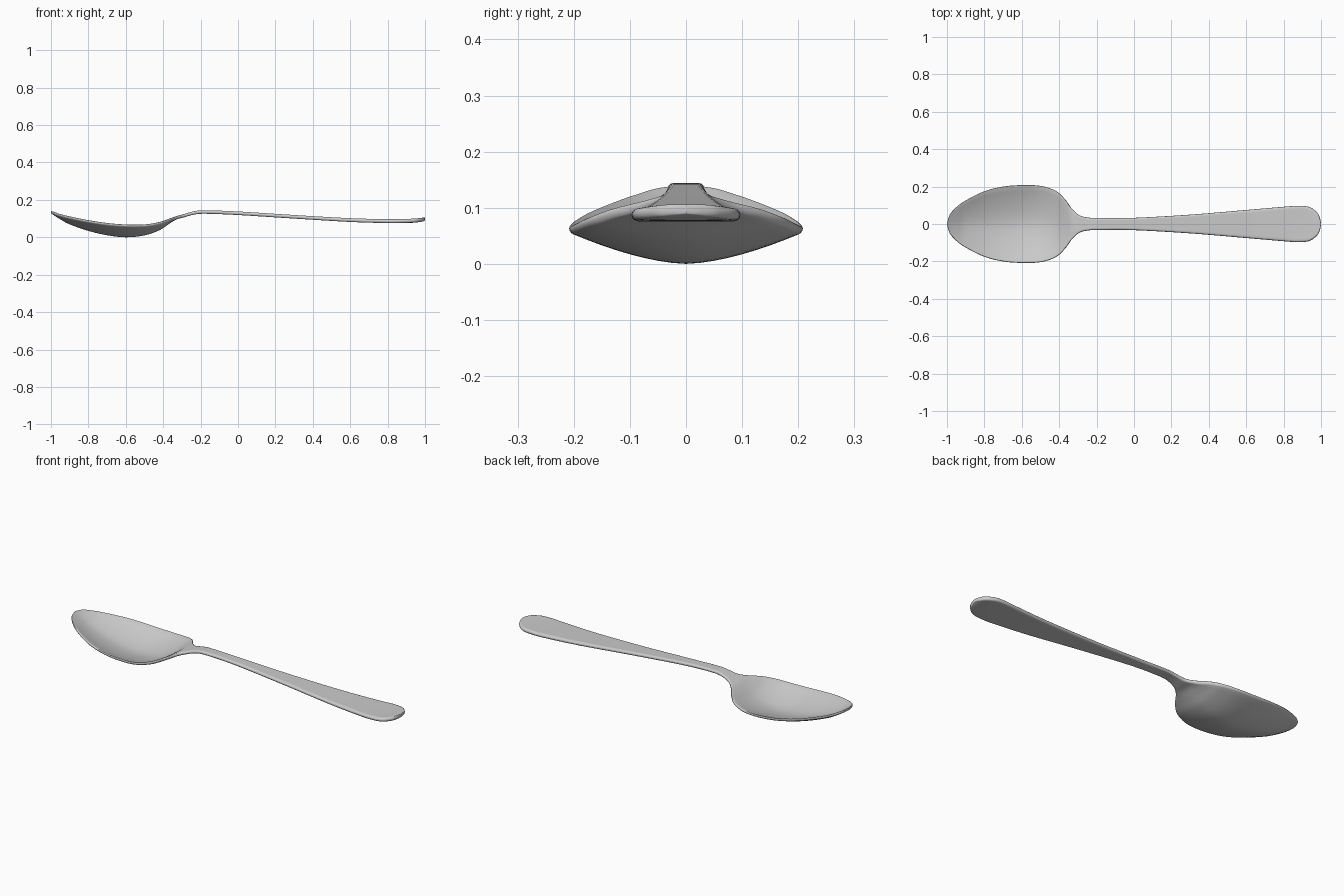
import bpy
import bmesh
import math
from mathutils import Vector

cube = bpy.data.objects.get("Cube")
if cube:
    bpy.data.objects.remove(cube, do_unlink=True)

# Stations along the spoon: x, half width, rim height, underside height
STATIONS = [
    (-1, .003, .14, .129), (-.985, .05, .137, .118), (-.95, .09, .126, .096),
    (-.9, .126, .114, .069), (-.8, .175, .094, .034), (-.7, .2, .079, .011),
    (-.6, .208, .071, 0), (-.5, .204, .071, .01), (-.42, .178, .084, .038),
    (-.37, .134, .1, .07), (-.33, .08, .113, .095), (-.29, .046, .124, .106),
    (-.24, .034, .138, .12), (-.18, .032, .144, .126), (0, .033, .138, .119),
    (.3, .05, .119, .1), (.6, .075, .102, .082), (.8, .092, .097, .076),
    (.88, .097, .098, .076), (.94, .09, .1, .078), (.98, .06, .104, .083),
    (.995, .03, .106, .087), (1, .003, .105, .09),
]
STEPS = 5
ACROSS = 16
ARC = 6


def smooth_path(points):
    """Interpolate the stations with a Catmull-Rom spline."""
    pts = [Vector(p) for p in points]
    pts = [pts[0]] + pts + [pts[-1]]
    for i in range(1, len(pts) - 2):
        a, b, c, d = pts[i - 1:i + 3]
        for k in range(STEPS):
            t = k / STEPS
            yield b + (c - a) * t / 2 + (2 * a - 5 * b + 4 * c - d) * t**2 / 2 \
                + (3 * b - a - 3 * c + d) * t**3 / 2
    yield pts[-1]


def section(x, width, rim, under):
    """Closed cross-section: dished sheet with rounded edges."""
    blend = min(max((x + .5) / .25, 0), 1)
    thick = min(rim - under, .014 + .007 * blend)
    radius = min(thick / 2, width)
    core = width - radius
    dish = rim - under - thick
    outline = []
    for side in (1, -1):
        for i in range(ACROSS):
            outline.append((side * core * (2 * i / ACROSS - 1), side * thick / 2))
        for i in range(ARC):
            a = math.pi / 2 - math.pi * i / ARC
            outline.append((side * (core + radius * math.cos(a)),
                            side * thick / 2 * math.sin(a)))
    return [(x, y, under + thick / 2 + dish * abs(y / width) ** 1.65 + z)
            for y, z in outline]


# Polished metal
metal = bpy.data.materials.new("light grey metal")
metal.use_nodes = True
colour = (.6, .6, .6, 1)
metal.diffuse_color = colour
metal.node_tree.nodes["Principled BSDF"].inputs["Base Color"].default_value = colour

# Spoon skinned from bowl tip to handle end
bm = bmesh.new()
rings = [[bm.verts.new(co) for co in section(*p)] for p in smooth_path(
    [Vector(s) for s in STATIONS])]
for r1, r2 in zip(rings, rings[1:]):
    for i in range(len(r1)):
        j = (i + 1) % len(r1)
        bm.faces.new((r1[i], r1[j], r2[j], r2[i]))
bm.faces.new(rings[0])
bm.faces.new(rings[-1])
bmesh.ops.remove_doubles(bm, verts=bm.verts, dist=.00001)
bmesh.ops.recalc_face_normals(bm, faces=bm.faces)
mesh = bpy.data.meshes.new("spoon")
bm.to_mesh(mesh)
bm.free()
mesh.materials.append(metal)

spoon = bpy.data.objects.new("spoon", mesh)
bpy.context.collection.objects.link(spoon)
bpy.ops.object.select_all(action='DESELECT')
spoon.select_set(True)
bpy.context.view_layer.objects.active = spoon
bpy.ops.object.shade_smooth_by_angle(angle=math.radians(50))
